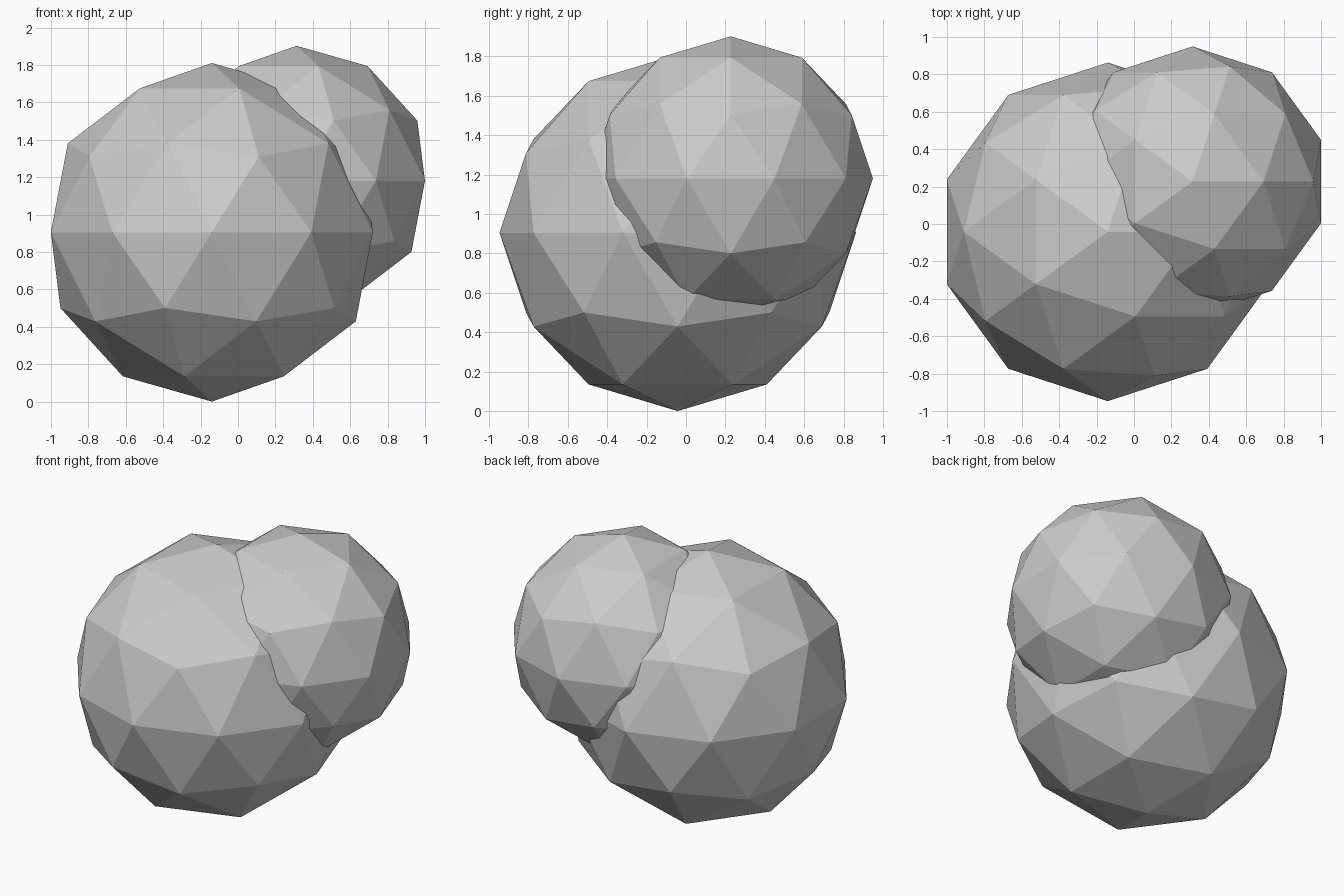
import bpy

if "Cube" in bpy.data.objects:
    bpy.data.objects.remove(bpy.data.objects["Cube"])


def faceted_ball(name, radius, centre):
    # Low-poly ball with flat triangular faces
    bpy.ops.mesh.primitive_ico_sphere_add(subdivisions=2, radius=radius, location=centre)
    ball = bpy.context.object
    ball.name = name
    bpy.ops.object.shade_flat()
    return ball


# Large lobe resting on the ground, smaller lobe overlapping it behind and above
faceted_ball("large_lobe", 0.905, (-0.14, -0.042, 0.905))
faceted_ball("small_lobe", 0.722, (0.313, 0.227, 1.18))
